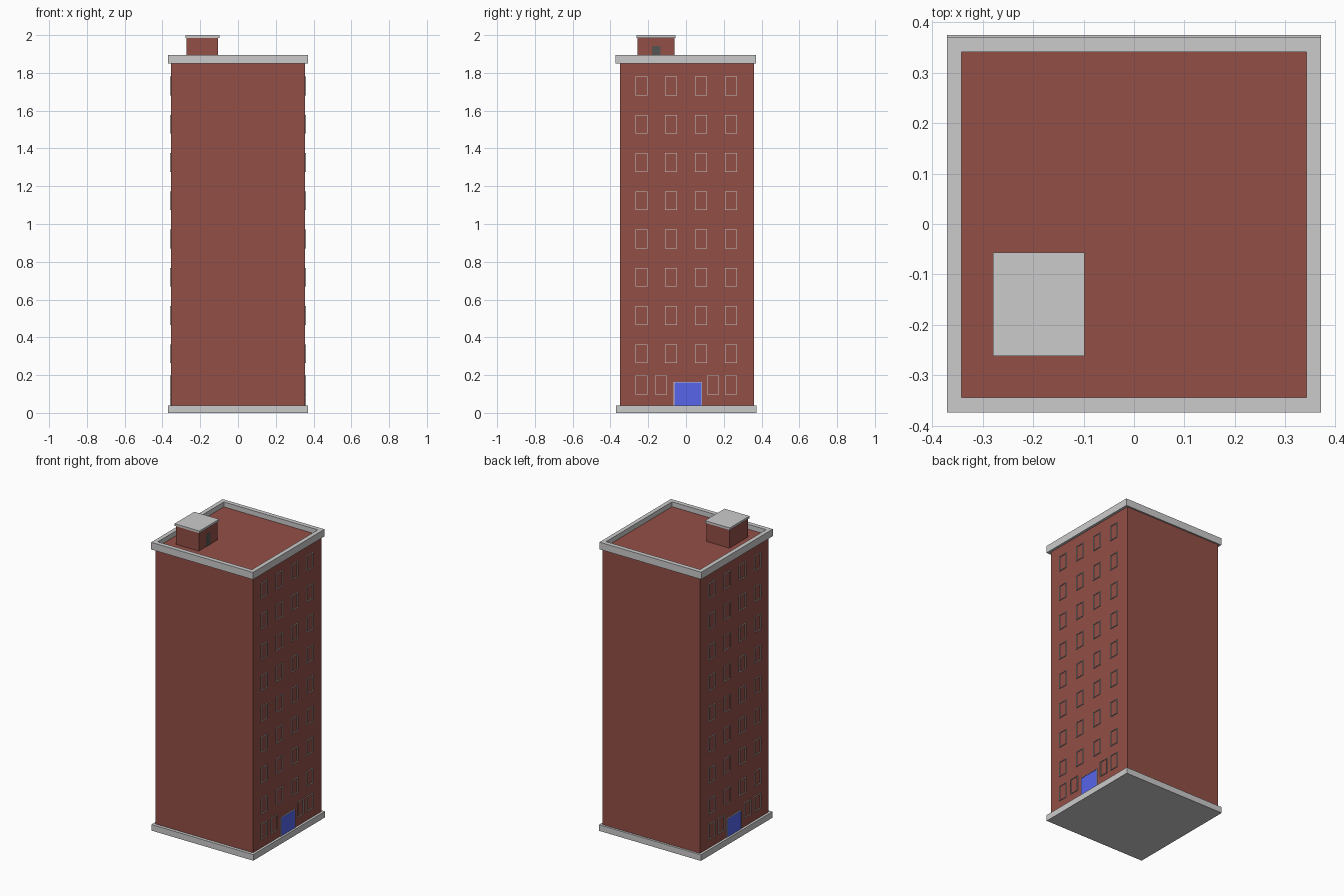
import bpy, bmesh
from mathutils import Matrix, Vector

if "Cube" in bpy.data.objects:
    bpy.data.objects.remove(bpy.data.objects["Cube"])


def material(name, rgb):
    m = bpy.data.materials.new(name)
    m.diffuse_color = (*rgb, 1)
    m.use_nodes = True
    m.node_tree.nodes["Principled BSDF"].inputs["Base Color"].default_value = m.diffuse_color
    return m


BRICK = material("brick_red", (0.29, 0.078, 0.062))
BLUE = material("door_blue", (0.095, 0.13, 0.83))
DARK = material("dark_grey", (0.09, 0.09, 0.085))


def add_box(bm, lo, hi):
    lo, hi = Vector(lo), Vector(hi)
    bmesh.ops.create_cube(bm, size=1, matrix=Matrix.Translation((lo + hi) / 2)
                          @ Matrix.Diagonal((*(hi - lo), 1)))


def finish(name, bm, mat=None):
    me = bpy.data.meshes.new(name)
    bm.to_mesh(me)
    bm.free()
    ob = bpy.data.objects.new(name, me)
    bpy.context.collection.objects.link(ob)
    if mat:
        me.materials.append(mat)
    return ob


def box(name, lo, hi, mat=None):
    bm = bmesh.new()
    add_box(bm, lo, hi)
    return finish(name, bm, mat)


def mirror_x(ob):
    ob.modifiers.new("mirror", 'MIRROR').use_axis = (True, False, False)


def add_frame(bm, y0, y1, z0, z1, w=0.003, bottom=True):
    # thin rectangular surround standing proud of the +x wall
    a, b = WALL - 0.003, WALL + 0.005
    add_box(bm, (a, y0, z0), (b, y0 + w, z1))
    add_box(bm, (a, y1 - w, z0), (b, y1, z1))
    add_box(bm, (a, y0 + w, z1 - w), (b, y1 - w, z1))
    if bottom:
        add_box(bm, (a, y0 + w, z0), (b, y1 - w, z0 + w))


WALL = 0.354

# Main block and plinth
box("tower_body", (-WALL, -0.35, 0.03), (WALL, 0.36, 1.864), BRICK)
box("plinth", (-0.37, -0.37, 0), (0.37, 0.374, 0.04))

# Parapet: square ring profile extruded upwards
bm = bmesh.new()
outer = [(-0.37, -0.373), (0.37, -0.373), (0.37, 0.37), (-0.37, 0.37)]
inner = [(-0.342, -0.344), (0.342, -0.344), (0.342, 0.341), (-0.342, 0.341)]
ov = [bm.verts.new((*p, 1.849)) for p in outer]
iv = [bm.verts.new((*p, 1.849)) for p in inner]
ring = [bm.faces.new((ov[i], ov[i - 1], iv[i - 1], iv[i])) for i in range(4)]
ext = bmesh.ops.extrude_face_region(bm, geom=ring, use_keep_orig=True)
bmesh.ops.translate(bm, vec=(0, 0, 0.047),
                    verts=[g for g in ext["geom"] if isinstance(g, bmesh.types.BMVert)])
bmesh.ops.recalc_face_normals(bm, faces=bm.faces)
finish("parapet", bm)

# Window frames: eight regular floors and a ground floor, both sides
bm = bmesh.new()
regular = (-0.236, -0.079, 0.08, 0.238)
ground = (-0.236, -0.132, 0.142, 0.238)
rows = [(0.097, ground)] + [(0.263 + 0.2025 * i, regular) for i in range(8)]
for z, columns in rows:
    for y in columns:
        add_frame(bm, y - 0.032, y + 0.032, z, z + 0.1)
mirror_x(finish("window_frames", bm))

# Entrance doors with surround, both sides
bm = bmesh.new()
add_frame(bm, -0.065, 0.084, 0.04, 0.164, bottom=False)
mirror_x(finish("entrance_surround", bm))
mirror_x(box("entrance_door", (WALL - 0.003, -0.062, 0.04), (WALL + 0.003, 0.081, 0.161), BLUE))

# Rooftop stair house
box("stair_house", (-0.273, -0.256, 1.855), (-0.106, -0.061, 1.988), BRICK)
box("stair_house_roof", (-0.279, -0.261, 1.986), (-0.098, -0.056, 2.0))
box("stair_house_door", (-0.11, -0.181, 1.86), (-0.105, -0.135, 1.943), DARK)
